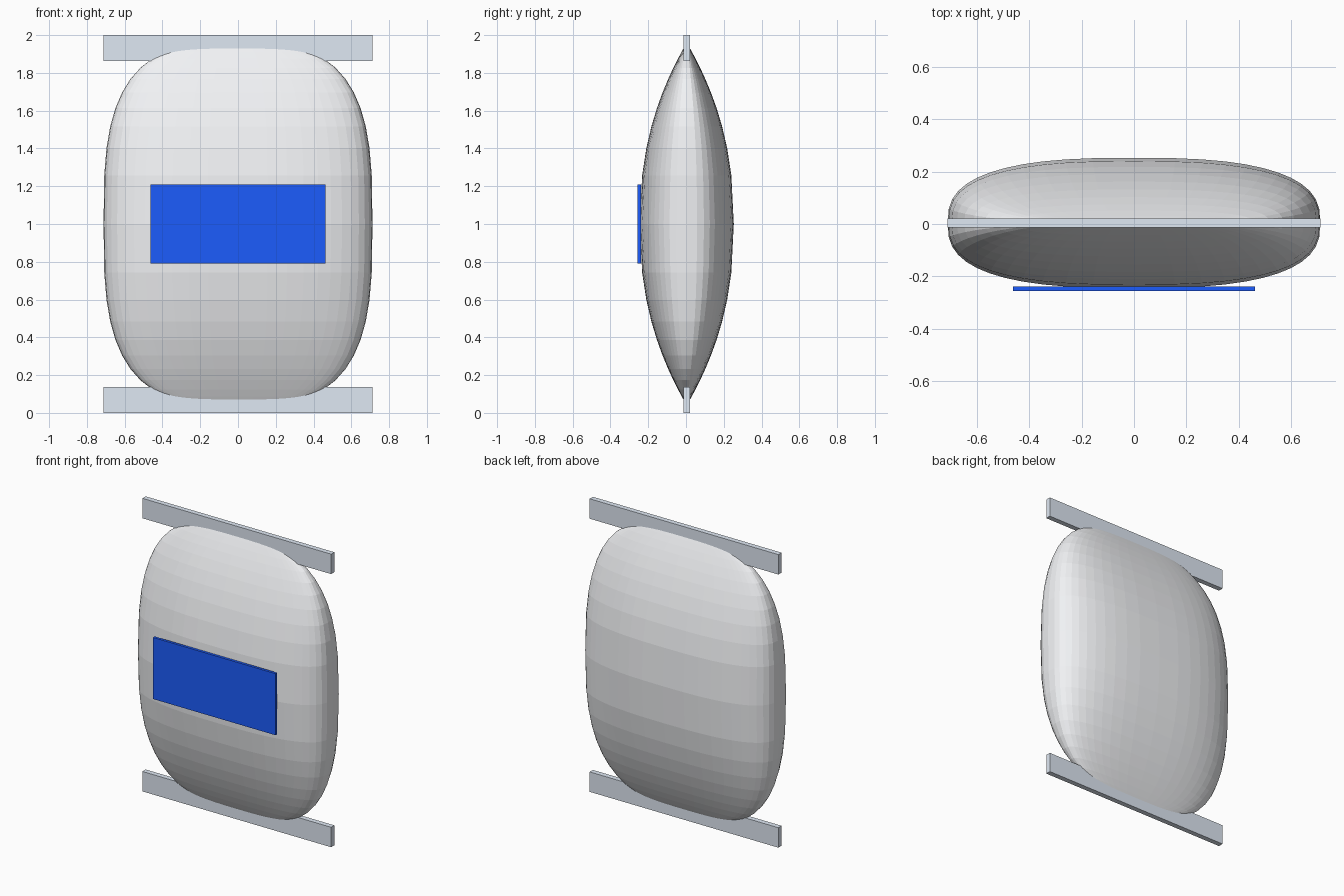
import bpy, bmesh
from math import copysign, hypot
from mathutils import Vector

cube = bpy.data.objects.get("Cube")
if cube:
    bpy.data.objects.remove(cube, do_unlink=True)

HALF_W, HALF_D, HALF_H = 0.712, 0.249, 0.96
MID_Y = 0.004
OUTLINE = 2 / 3.1      # roundness of the bag's outline from the front
SECTION = 2 / 2.7      # roundness of its horizontal cross-section
TAPER = 2.25           # how late the depth falls off towards the seals


def material(name, color):
    mat = bpy.data.materials.new(name)
    mat.use_nodes = True
    mat.diffuse_color = color
    mat.node_tree.nodes["Principled BSDF"].inputs["Base Color"].default_value = color
    return mat


def add_object(name, bm, location, mat):
    mesh = bpy.data.meshes.new(name)
    bm.to_mesh(mesh)
    bm.free()
    mesh.materials.append(mat)
    obj = bpy.data.objects.new(name, mesh)
    obj.location = location
    bpy.context.collection.objects.link(obj)


def box(name, size, location, mat):
    bm = bmesh.new()
    bmesh.ops.create_cube(bm, size=1)
    bmesh.ops.scale(bm, vec=Vector(size), verts=bm.verts)
    add_object(name, bm, location, mat)


def signed_power(value, exponent):
    return copysign(abs(value) ** exponent, value)


film = material("bag_film", (0.88, 0.89, 0.91, 1))
seal = material("seal_grey", (0.74, 0.81, 0.9, 1))
blue = material("label_blue", (0.012, 0.107, 0.98, 1))

# Puffed bag: a sphere squared off in outline and pinched flat at both ends
bm = bmesh.new()
bmesh.ops.create_uvsphere(bm, u_segments=48, v_segments=24, radius=1)
for v in bm.verts:
    x, y, z = v.co
    ring = max(hypot(x, y), 1e-6)
    height = min(abs(z), 1) ** OUTLINE
    width = HALF_W * ring ** OUTLINE
    depth = HALF_D * (1 - height ** TAPER)
    v.co = (width * signed_power(x / ring, SECTION),
            depth * signed_power(y / ring, SECTION),
            copysign(HALF_H * height, z))
add_object("bag_body", bm, (0, MID_Y, 1), film)

# Flat sealed strips at both ends
for name, z in (("bottom_seal", 0.068), ("top_seal", 1.932)):
    box(name, (1.425, 0.035, 0.136), (0, MID_Y, z), seal)

# Blue label on the front
box("front_label", (0.925, 0.018, 0.42), (0, -0.247, 1), blue)
